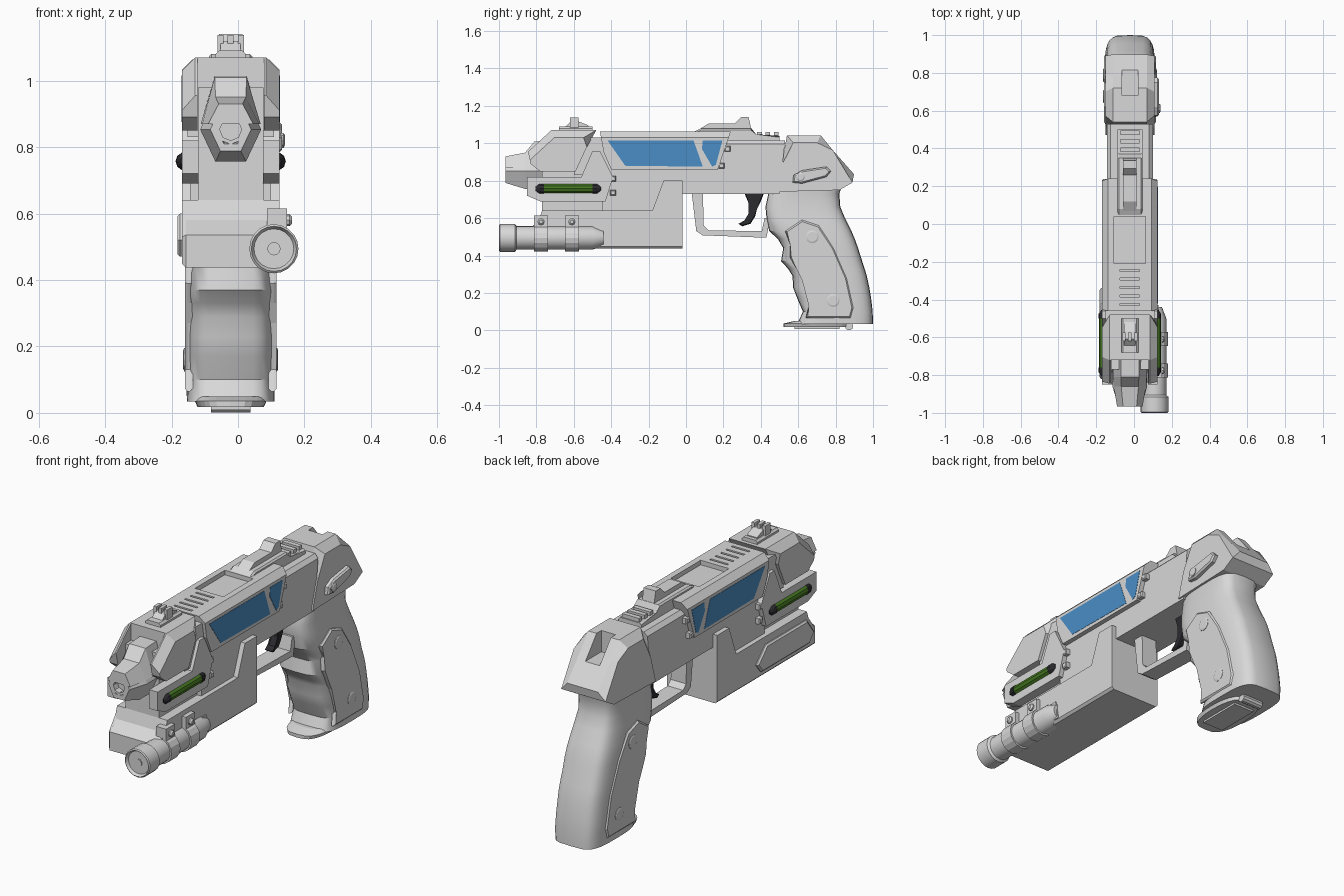
import bpy, bmesh, math

if "Cube" in bpy.data.objects:
    bpy.data.objects.remove(bpy.data.objects["Cube"])

C = -0.022  # centre plane of the body


def material(name, rgb):
    m = bpy.data.materials.new(name)
    m.diffuse_color = (*rgb, 1)
    m.use_nodes = True
    m.node_tree.nodes["Principled BSDF"].inputs["Base Color"].default_value = m.diffuse_color
    return m


GREY = material("grey", (0.69, 0.69, 0.69))
BLACK = material("black", (0.025, 0.025, 0.03))
GREEN = material("green", (0.06, 0.19, 0.015))
BLUE = material("blue", (0.07, 0.27, 0.56))


def finish(bm, name, mat, smooth=False):
    bmesh.ops.recalc_face_normals(bm, faces=bm.faces)
    me = bpy.data.meshes.new(name)
    bm.to_mesh(me)
    bm.free()
    ob = bpy.data.objects.new(name, me)
    bpy.context.collection.objects.link(ob)
    me.materials.append(mat)
    if smooth:
        bpy.ops.object.select_all(action='DESELECT')
        ob.select_set(True)
        bpy.context.view_layer.objects.active = ob
        bpy.ops.object.shade_smooth_by_angle(angle=math.radians(30))
    return ob


def prism(name, pts, half, x=C, mat=GREY, bev=0, zmin=-9, zmax=9):
    """Side profile (y, z) extruded across x; side rims within zmin..zmax chamfered."""
    bm = bmesh.new()
    a, b = ([bm.verts.new((x + s * half, y, z)) for y, z in pts] for s in (-1, 1))
    bm.faces.new(a)
    bm.faces.new(b)
    n = len(pts)
    for i in range(n):
        j = (i + 1) % n
        bm.faces.new((a[i], a[j], b[j], b[i]))
    if bev:
        rim = [e for e in bm.edges
               if abs(e.verts[0].co.x - e.verts[1].co.x) < 1e-5
               and all(zmin <= v.co.z <= zmax for v in e.verts)]
        bmesh.ops.bevel(bm, geom=rim, offset=bev, segments=1, affect='EDGES')
    return finish(bm, name, mat)


def box(name, y0, y1, z0, z1, half, x=C, mat=GREY, bev=0, zmin=-9):
    return prism(name, [(y0, z0), (y1, z0), (y1, z1), (y0, z1)], half, x, mat, bev, zmin)


def loft(bm, rings):
    rings = [[bm.verts.new(p) for p in r] for r in rings]
    n = len(rings[0])
    for a, b in zip(rings, rings[1:]):
        for i in range(n):
            j = (i + 1) % n
            bm.faces.new((a[i], a[j], b[j], b[i]))
    bm.faces.new(rings[0])
    bm.faces.new(rings[-1])


def rounded_stack(name, levels, px, py, n=28, smooth=True):
    """Loft of rounded-box sections given as (z, front y, rear y, half width)."""
    bm = bmesh.new()
    rings = []
    for z, f, r, w in levels:
        ring = []
        for i in range(n):
            t = 2 * math.pi * i / n
            c, q = math.cos(t), math.sin(t)
            ring.append((C + w * math.copysign(abs(q) ** px, q),
                         (f + r) / 2 + (r - f) / 2 * math.copysign(abs(c) ** py, c), z))
        rings.append(ring)
    loft(bm, rings)
    return finish(bm, name, GREY, smooth)


def lathe(name, prof, n, at, axis='Y', mat=GREY, sx=1, smooth=False):
    """Profile (distance, radius) turned round the y or x axis through 'at'."""
    bm = bmesh.new()
    rings = []
    for d, r in prof:
        ring = []
        for i in range(n):
            t = 2 * math.pi * i / n
            u, w = r * math.cos(t) * sx, r * math.sin(t)
            ring.append((at[0] + u, at[1] + d, at[2] + w) if axis == 'Y'
                        else (at[0] + d, at[1] + u, at[2] + w))
        rings.append(ring)
    loft(bm, rings)
    return finish(bm, name, mat, smooth)


def cut(ob, cutter):
    m = ob.modifiers.new("cut", 'BOOLEAN')
    m.object = cutter
    m.solver = 'EXACT'
    cutter.hide_render = True
    cutter.display_type = 'WIRE'
    cutter.hide_set(True)


# --- Body core and rear slide
box("front_core", -0.77, -0.35, 0.55, 0.98, 0.098)
prism("frame_core", [(-.45, .62), (-.02, .62), (-.02, .73), (.5, .73), (.53, 1.016),
                     (-.45, 1.016)], 0.122, bev=0.02, zmin=1.0)

# --- Wide upper housing with top recess and vents
housing = prism("upper_housing", [(-.46, 1.064), (.24, 1.064), (.17, .86), (-.40, .86),
                                  (-.44, .95)], 0.147, bev=0.032, zmin=1.0)
cut(housing, box("recess_cutter", -.21, .04, 1.04, 1.2, 0.083))
for i in range(5):
    y = -.24 - i * .045
    cut(housing, box("vent_cutter", y - .012, y, 1.05, 1.2, 0.052))

# --- Front shell, open at the muzzle
shell = prism("front_shell", [(-.845, .955), (-.72, 1.07), (-.48, 1.07), (-.53, .98), (-.59, .85),
                              (-.78, .85), (-.83, .89)], 0.147, bev=0.04, zmin=0.95)
cut(shell, box("muzzle_cutter", -1, -.72, .5, 1.3, 0.1))
box("shell_bridge", -.6, -.42, .83, 1.03, 0.13)

# --- Lower block with chamfered nose
prism("lower_block", [(-.85, .437), (-.85, .535), (-.79, .58), (-.77, .64), (-.18, .64),
                      (-.12, .80), (-.02, .80), (-.02, .437)], 0.147, bev=0.012, zmax=0.6)
prism("left_side_plate", [(-.78, .47), (-.82, .52), (-.76, .60), (-.42, .60), (-.34, .52),
                          (-.38, .47)], 0.012, x=C - .148, bev=0.008)

# --- Parts repeated on both sides
for s, side in ((1, "right"), (-1, "left")):
    prism(side + "_wing", [(-.85, .82), (-.85, .72), (-.78, .69), (-.43, .69), (-.39, .82),
                           (-.46, .96), (-.50, .96), (-.56, .82)], 0.025, x=C + s * .122)
    xs = C + s * .138
    lathe(side + "_light_tube", [(-.76, .026), (-.5, .026)], 10, (xs, 0, .757), mat=GREEN, smooth=True)
    for e, y in ((-1, -.76), (1, -.5)):
        lathe(side + "_tube_cap", [(0, .028), (e * .025, .027), (e * .045, .014)], 10,
              (xs, y, .757), mat=BLACK, smooth=True)
    xp = C + s * .1465
    prism(side + "_long_blue_panel", [(-.42, 1.016), (.04, 1.016), (.09, .875), (-.325, .88)],
          0.002, x=xp, mat=BLUE)
    prism(side + "_short_blue_panel", [(.09, 1.016), (.195, 1.016), (.16, .885), (.14, .875),
                                       (.085, .97)], 0.002, x=xp, mat=BLUE)
    for y, z in ((.222, .97), (.19, .88), (-.39, .81), (-.39, .735)):
        box(side + "_stud", y - .015, y + .015, z - .015, z + .015, .017, x=C + s * .13, bev=.005)
    # grip panel and its screws
    prism(side + "_grip_panel", [(.53, .53), (.62, .59), (.71, .56), (.79, .44), (.86, .28), (.895, .12),
                                 (.88, .065), (.64, .065), (.665, .13), (.62, .27), (.59, .33),
                                 (.555, .39), (.565, .46)], 0.012, x=C + s * .126, bev=.008)
    for y, z in ((.675, .50), (.787, .16)):
        lathe(side + "_grip_screw", [(0, .035), (s * .006, .035), (s * .009, .027)], 12,
              (C + s * .134, y, z), axis='X')

# --- Barrel: tapered shroud and hexagonal muzzle with a recessed bore
bm = bmesh.new()
loft(bm, [[(C + u * k, y, z) for u, z in ((-.09, .87), (.09, .87), (.048, t), (-.048, t))]
          for y, k, t in ((-.70, 1, 1.015), (-.81, 1, 1.01), (-.86, .95, .95), (-.965, .75, .93))])
finish(bm, "barrel_shroud", GREY)
lathe("muzzle", [(-.70, .112), (-.86, .112), (-.965, .075), (-.965, .05), (-.93, .042)], 6,
      (C, 0, .853), sx=.82)
lathe("bore_ring", [(-.92, .045), (-.965, .045), (-.965, .033), (-.92, .033)], 8, (C, 0, .853))

# --- Sights
box("front_sight_base", -.68, -.5, 1.06, 1.09, .045, bev=.01, zmin=1.08)
prism("front_sight_step", [(-.65, 1.085), (-.61, 1.12), (-.57, 1.115), (-.52, 1.095), (-.52, 1.08)], .03)
for k in (-1, 0, 1):
    box("front_sight_prong", -.62, -.575, 1.08, 1.138, .009, x=C + k * .031)
prism("rear_sight_rail", [(.04, 1.0), (.04, 1.06), (.08, 1.08), (.35, 1.08), (.37, 1.04), (.5, 1.04),
                          (.5, 1.0)], .066, bev=.008, zmin=1.03)
prism("rear_sight", [(.07, 1.075), (.12, 1.105), (.26, 1.105), (.295, 1.14), (.335, 1.14),
                     (.35, 1.07)], .035)
for y in (.38, .425, .47):
    box("rail_tooth", y, y + .025, 1.03, 1.06, .05)

# --- Rear block with rear notch
rear = prism("rear_block", [(.47, .74), (.51, .88), (.54, 1.043), (.72, 1.043), (.785, .963), (.898, .835),
                            (.89, .79), (.82, .75)], 0.13, bev=0.04, zmin=.83)
cut(rear, box("notch_cutter", .68, 1.0, .93, 1.3, .042))

# --- Grip and magazine base
rounded_stack("grip", [
    (.035, .595, 1.0, .132), (.10, .625, .998, .133), (.17, .595, .99, .134),
    (.23, .572, .98, .134), (.29, .57, .967, .134), (.33, .545, .955, .134),
    (.37, .508, .942, .134), (.44, .52, .92, .133), (.49, .49, .902, .132),
    (.53, .445, .885, .13), (.60, .43, .85, .124), (.66, .425, .825, .117),
    (.73, .44, .82, .118), (.79, .47, .84, .122)], .45, .6)
rounded_stack("magazine_lip", [(.018, .52, .87, .10), (.036, .52, .87, .108), (.05, .58, .87, .108)],
              .6, .9, smooth=False)
box("magazine_catch", .58, .82, .008, .02, .06)
lathe("lanyard_pin", [(-.06, .022), (.06, .022)], 10, (C, .872, .022), axis='X')

# --- Trigger guard and trigger
prism("trigger_guard", [(.03, .74), (.055, .53), (.09, .508), (.43, .495), (.45, .60), (.42, .60),
                        (.405, .53), (.12, .535), (.095, .56), (.09, .74)], .045)
prism("trigger", [(.31, .74), (.34, .68), (.338, .62), (.315, .582), (.28, .57), (.30, .556),
                  (.345, .57), (.37, .61), (.375, .65), (.40, .69), (.42, .74)], .022, mat=BLACK, bev=.005)

# --- Safety lever, right side only
prism("safety_lever", [(.57, .79), (.575, .83), (.62, .855), (.75, .875), (.775, .85), (.75, .82),
                       (.62, .785)], .02, x=.113, bev=.008)
lathe("lever_pivot", [(0, .024), (.012, .024), (.016, .016)], 10, (.125, .612, .82), axis='X')

# --- Torch under the right side with two clamps
T = (.108, 0, .494)
lathe("torch", [(-.985, .02), (-.985, .06), (-1.0, .068), (-.995, .074), (-.915, .074), (-.905, .063),
                (-.50, .063), (-.44, .04), (-.44, .022), (-.46, .018)], 20, T, smooth=True)
lathe("torch_lens_centre", [(-.99, .02), (-.97, .02)], 12, T)
for y in (-.775, -.61):
    lathe("torch_clamp", [(y - .037, .072), (y + .037, .072)], 16, T)
    box("clamp_tab", y - .037, y + .037, .55, .615, .03, x=.118)
    lathe("clamp_bolt", [(0, .018), (.012, .018), (.02, .01)], 8, (.143, y, .58), axis='X')
prism("torch_mount", [(-.78, .45), (-.78, .55), (-.45, .55), (-.43, .45)], .03, x=.10)
